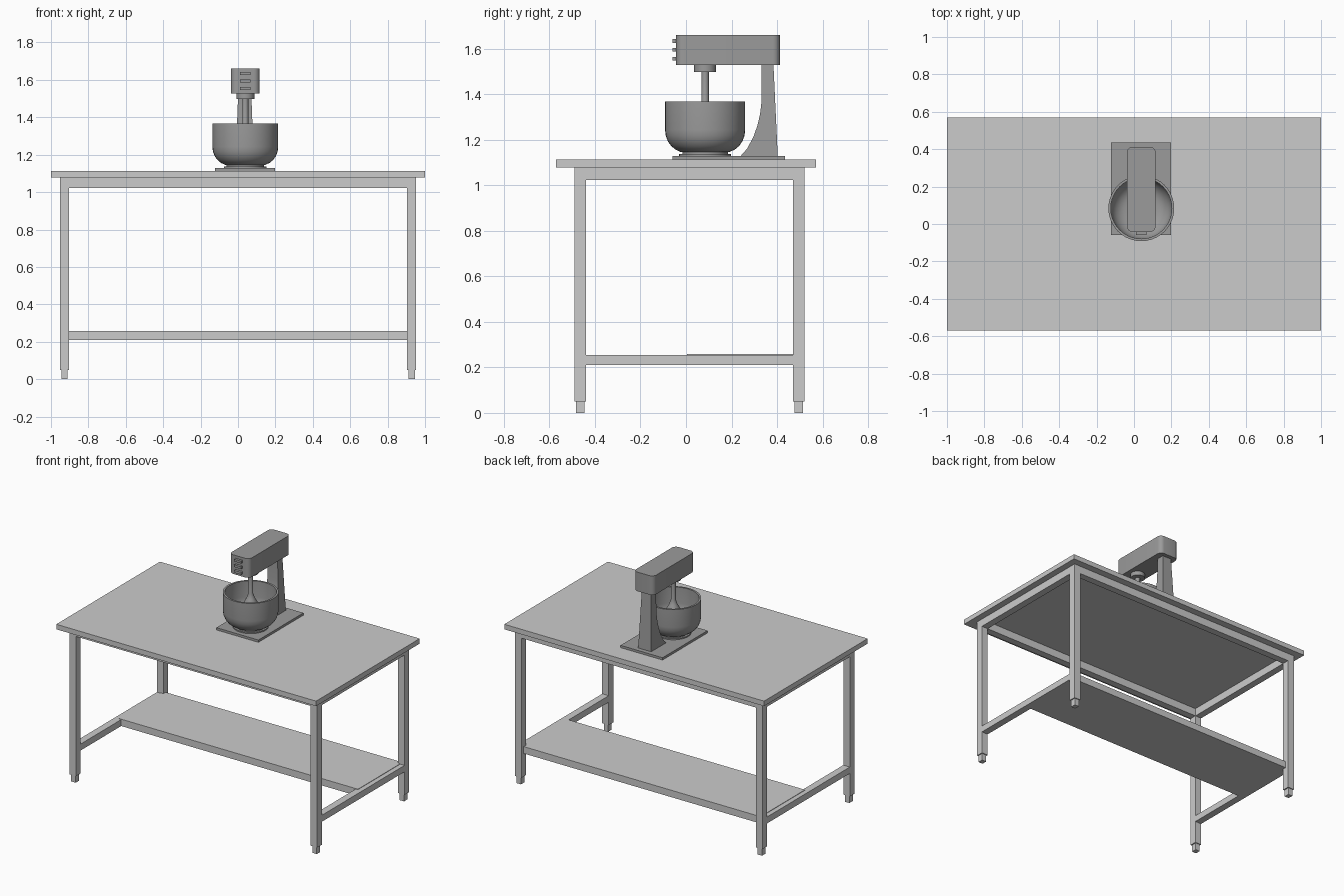
import bpy, bmesh, math
from mathutils import Vector

if "Cube" in bpy.data.objects:
    bpy.data.objects.remove(bpy.data.objects["Cube"])

dark = bpy.data.materials.new("dark_metal")
dark.diffuse_color = (0.33, 0.33, 0.33, 1)
dark.use_nodes = True
dark.node_tree.nodes["Principled BSDF"].inputs["Base Color"].default_value = dark.diffuse_color


def finish(bm, name, mat=None, smooth=False):
    bmesh.ops.recalc_face_normals(bm, faces=bm.faces)
    me = bpy.data.meshes.new(name)
    bm.to_mesh(me)
    bm.free()
    ob = bpy.data.objects.new(name, me)
    bpy.context.collection.objects.link(ob)
    if mat:
        me.materials.append(mat)
    if smooth:
        bpy.ops.object.select_all(action='DESELECT')
        ob.select_set(True)
        bpy.context.view_layer.objects.active = ob
        bpy.ops.object.shade_smooth_by_angle(angle=math.radians(35))
    return ob


def box(name, x, y, z, mat=None, round_z=0):
    """Box from (min, max) ranges, optionally with rounded upright edges."""
    bm = bmesh.new()
    bmesh.ops.create_cube(bm, size=1)
    for v in bm.verts:
        v.co = Vector([r[0] if c < 0 else r[1] for r, c in zip((x, y, z), v.co)])
    if round_z:
        edges = [e for e in bm.edges
                 if abs(e.verts[0].co.z - e.verts[1].co.z) > 1e-4]
        bmesh.ops.bevel(bm, geom=edges, offset=round_z, segments=6,
                        profile=0.5, affect='EDGES')
    return finish(bm, name, mat, round_z > 0)


def lathe(name, profile, cx, cy, mat, sides=40):
    """Revolve (radius, z) points about an upright axis."""
    bm = bmesh.new()
    vs = [bm.verts.new((r, 0, z)) for r, z in profile]
    es = [bm.edges.new(p) for p in zip(vs, vs[1:])]
    bmesh.ops.spin(bm, geom=vs + es, cent=(0, 0, 0), axis=(0, 0, 1),
                   angle=math.tau, steps=sides, use_merge=True)
    bmesh.ops.remove_doubles(bm, verts=bm.verts, dist=1e-5)
    bmesh.ops.translate(bm, verts=bm.verts, vec=(cx, cy, 0))
    return finish(bm, name, mat, True)


# Table top and lower half-depth shelf
TOP = 1.112
box("table_top", (-1, 1), (-0.57, 0.57), (1.077, TOP))
box("lower_shelf", (-0.92, 0.92), (0.005, 0.495), (0.21, 0.258))

# Legs with smaller feet
XI, XO = 0.903, 0.953
LEG_Y = {"front": (-0.49, -0.44), "back": (0.47, 0.52)}
for side, s in (("left", -1), ("right", 1)):
    xs = tuple(sorted((s * XI, s * XO)))
    for end, ys in LEG_Y.items():
        box(f"{end}_{side}_leg", xs, ys, (0.05, 1.077))
        box(f"{end}_{side}_foot", (xs[0] + 0.008, xs[1] - 0.008),
            (ys[0] + 0.006, ys[1] - 0.006), (0, 0.05))
    # Side rails, upper and lower
    box(f"{side}_apron", xs, (-0.44, 0.47), (1.022, 1.077))
    box(f"{side}_lower_rail", xs, (-0.44, 0.47), (0.21, 0.255))
for end, ys in LEG_Y.items():
    box(f"{end}_apron", (-XI, XI), ys, (1.022, 1.077))

# Mixer base plate and head
CX, CY = 0.039, 0.084
box("mixer_base", (-0.124, 0.199), (-0.06, 0.435), (TOP, 1.128), dark)
box("mixer_head", (CX - 0.077, CX + 0.077), (-0.043, 0.413), (1.527, 1.66),
    dark, round_z=0.032)

# Three control buttons on the head front
for i in range(3):
    z = 1.555 + 0.039 * i
    box(f"button_{i + 1}", (CX - 0.027, CX + 0.027), (-0.06, -0.04),
        (z - 0.008, z + 0.008), dark)

# Curved column, slightly wider at the base
side_profile = [(0.239, 1.127), (0.268, 1.16), (0.295, 1.21), (0.313, 1.26),
                (0.325, 1.31), (0.331, 1.36), (0.331, 1.53),
                (0.384, 1.53), (0.403, 1.127)]
bm = bmesh.new()
rings = []
for s in (-1, 1):
    rings.append([bm.verts.new((CX - 0.003 + s * (0.035 + 0.015 * (1.53 - z) / 0.4), y, z))
                  for y, z in side_profile])
    bm.faces.new(rings[-1])
n = len(side_profile)
for i in range(n):
    j = (i + 1) % n
    bm.faces.new((rings[0][i], rings[0][j], rings[1][j], rings[1][i]))
finish(bm, "mixer_column", dark, True)

# Hollow bowl on a round foot
RIM, FLOOR, R, T = 1.367, 1.143, 0.176, 0.013
outer = [(0, FLOOR), (0.085, FLOOR)]
outer += [(0.085 + 0.091 * math.sin(a), FLOOR + 0.1 * (1 - math.cos(a)))
          for a in [math.radians(15 * k) for k in range(1, 7)]]
inner = [(max(r - T, 0), z + T) for r, z in reversed(outer)]
lathe("bowl", outer + [(R, RIM), (R - T, RIM)] + inner, CX, CY, dark)
lathe("bowl_foot", [(0, 1.127), (0.114, 1.127), (0.114, 1.136), (0.1, 1.136),
                    (0.1, 1.146), (0, 1.146)], CX, CY, dark)

# Drive collar, shaft and flared beater
lathe("drive_collar", [(0, 1.497), (0.048, 1.497), (0.048, 1.53), (0, 1.53)],
      CX, CY, dark, 32)
lathe("beater", [(0, 1.5), (0.016, 1.5), (0.016, 1.355), (0.026, 1.325),
                 (0.046, 1.29), (0.055, 1.25), (0.048, 1.205),
                 (0.028, 1.175), (0, 1.165)], CX, CY, dark, 24)
